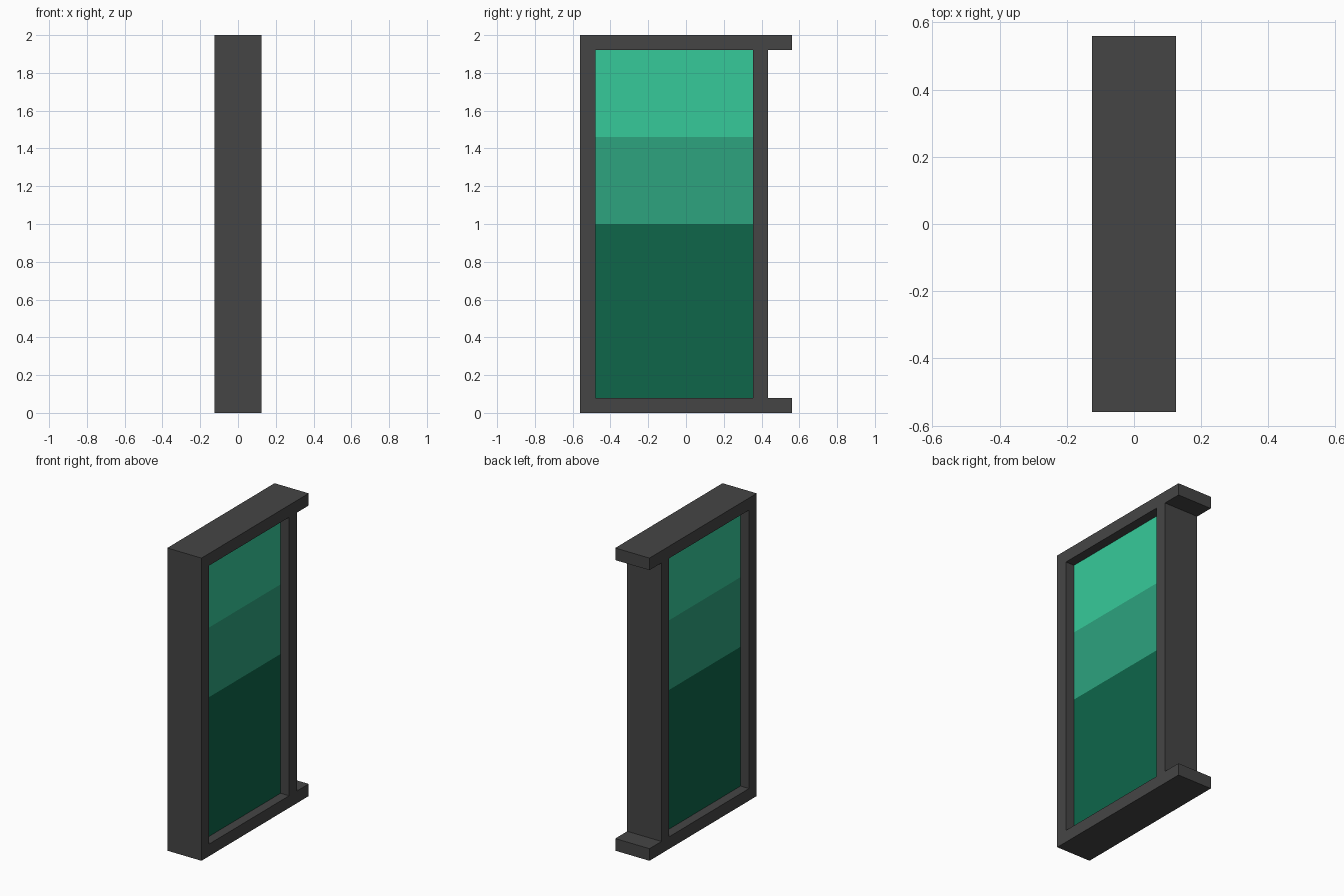
import bpy, bmesh

if "Cube" in bpy.data.objects:
    bpy.data.objects.remove(bpy.data.objects["Cube"])


def material(name, rgb):
    # sRGB 0-255 to linear
    lin = [c / 255 / 12.92 if c / 255 <= 0.04045 else ((c / 255 + 0.055) / 1.055) ** 2.4 for c in rgb]
    m = bpy.data.materials.new(name)
    m.diffuse_color = (*lin, 1)
    m.use_nodes = True
    m.node_tree.nodes["Principled BSDF"].inputs["Base Color"].default_value = m.diffuse_color
    return m


charcoal = material("charcoal", (69, 69, 69))
greens = [material("dark green", (14, 102, 74)),
          material("mid green", (45, 163, 126)),
          material("bright green", (54, 202, 154))]


def box(name, half_x, y, z, mats, cuts=()):
    """Box centred on x; cuts are heights that split it into coloured bands."""
    bm = bmesh.new()
    bmesh.ops.create_cube(bm, size=1)
    for v in bm.verts:
        v.co = (v.co.x * 2 * half_x,
                y[0] + (v.co.y + 0.5) * (y[1] - y[0]),
                z[0] + (v.co.z + 0.5) * (z[1] - z[0]))
    for h in cuts:
        bmesh.ops.bisect_plane(bm, geom=bm.verts[:] + bm.edges[:] + bm.faces[:],
                               plane_co=(0, 0, h), plane_no=(0, 0, 1))
    for f in bm.faces:
        f.material_index = sum(f.calc_center_median().z > h for h in cuts)
    me = bpy.data.meshes.new(name)
    bm.to_mesh(me)
    bm.free()
    for m in mats:
        me.materials.append(m)
    ob = bpy.data.objects.new(name, me)
    bpy.context.collection.objects.link(ob)


HALF, END, T = 0.125, 0.56, 0.08   # frame half depth, half length, bar thickness
INNER = (-END + T, 0.355)          # opening between the posts

# Top and bottom rails, overhanging the back post
box("bottom_rail", HALF, (-END, END), (0, T), [charcoal])
box("top_rail", HALF, (-END, END), (2 - T, 2), [charcoal])

# Upright posts
box("front_post", HALF, (-END, INNER[0]), (T, 2 - T), [charcoal])
box("back_post", HALF, (INNER[1], INNER[1] + T), (T, 2 - T), [charcoal])

# Recessed panel with three green bands
box("banded_panel", HALF / 2, INNER, (T, 2 - T), greens, cuts=(1.0, 1.46))
